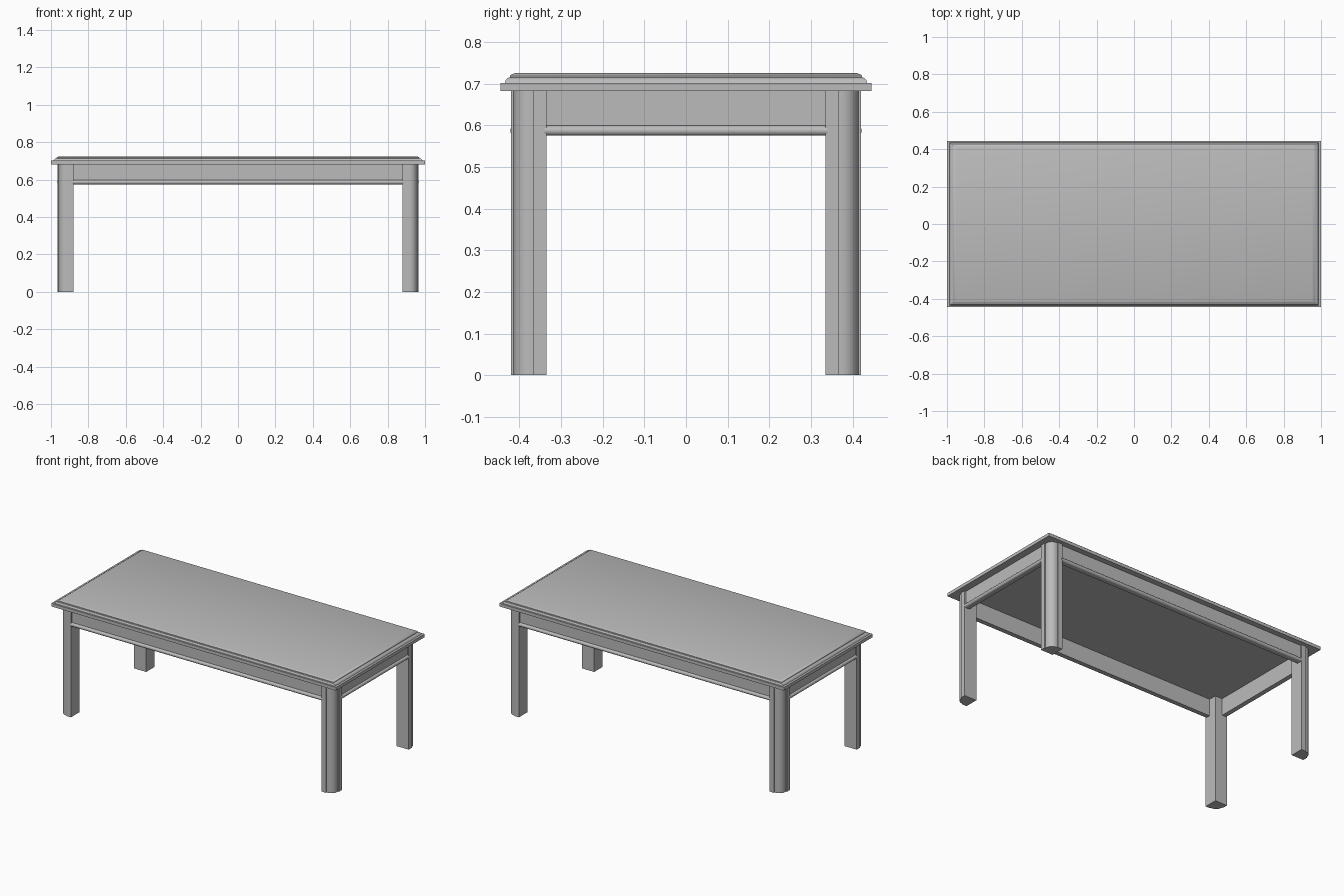
import bpy
import bmesh
from math import cos, sin, pi
from mathutils import Vector

if "Cube" in bpy.data.objects:
    bpy.data.objects.remove(bpy.data.objects["Cube"])

grey = bpy.data.materials.new("plain_grey")
grey.use_nodes = True
COLOUR = (0.5, 0.5, 0.5, 1)
grey.diffuse_color = COLOUR
grey.node_tree.nodes["Principled BSDF"].inputs["Base Color"].default_value = COLOUR

TOP_X, TOP_Y = 1.0, 0.445
LEG_X, LEG_Y, LEG = 0.965, 0.42, 0.085
UNDER = 0.682


def loft(name, rings):
    """Skin matching rings of points and cap both ends."""
    bm = bmesh.new()
    loops = [[bm.verts.new(p) for p in ring] for ring in rings]
    n = len(loops[0])
    for low, high in zip(loops, loops[1:]):
        for i in range(n):
            j = (i + 1) % n
            bm.faces.new((low[i], low[j], high[j], high[i]))
    bm.faces.new(loops[0][::-1])
    bm.faces.new(loops[-1])
    bmesh.ops.recalc_face_normals(bm, faces=bm.faces)
    mesh = bpy.data.meshes.new(name)
    bm.to_mesh(mesh)
    bm.free()
    obj = bpy.data.objects.new(name, mesh)
    bpy.context.collection.objects.link(obj)
    mesh.materials.append(grey)
    bpy.ops.object.select_all(action='DESELECT')
    obj.select_set(True)
    bpy.context.view_layer.objects.active = obj
    bpy.ops.object.shade_smooth_by_angle(angle=pi / 6)
    return obj


# Table top: stepped and rounded edge moulding, as (inset, height)
edge = [(0, UNDER), (0, 0.702), (0.010, 0.702), (0.012, 0.708), (0.016, 0.713),
        (0.022, 0.715), (0.022, 0.718), (0.026, 0.722), (0.034, 0.725)]
rings = []
for inset, z in edge:
    x, y = TOP_X - inset * 1.4, TOP_Y - inset
    rings.append([(-x, -y, z), (x, -y, z), (x, y, z), (-x, y, z)])
loft("table_top", rings)

# Legs: square inner corner, narrow grooves and a rounded outer corner
flat, step = 0.032, 0.006
radius = LEG - flat - step
section = [(0, 0), (LEG, 0), (LEG, flat), (LEG - step, flat)]
for i in range(9):
    a = i * pi / 16
    section.append((flat + step + (radius - step) * cos(a),
                    flat + step + (radius - step) * sin(a)))
section += [(flat, LEG - step), (flat, LEG), (0, LEG)]
for sx, side in ((-1, "right"), (1, "left")):
    for sy, end in ((-1, "front"), (1, "back")):
        loft(f"{end}_{side}_leg",
             [[(sx * (LEG_X - LEG + u), sy * (LEG_Y - LEG + v), z) for u, v in section]
              for z in (0, UNDER)])

# Aprons: flat board with a rounded bead along the lower edge, as (outward, height)
board = [(-0.035, UNDER), (-0.035, 0.575)]
for i in range(9):
    a = -pi / 2 + i * pi / 8
    board.append((-0.010 + 0.012 * cos(a), 0.587 + 0.012 * sin(a)))
board += [(-0.010, UNDER)]


def apron(name, out, along, distance, half):
    out, along = Vector(out), Vector(along)
    loft(name, [[out * (distance + d) + along * t + Vector((0, 0, z)) for d, z in board]
                for t in (-half, half)])


for s, end, side in ((-1, "front", "right"), (1, "back", "left")):
    apron(f"{end}_apron", (0, s, 0), (1, 0, 0), LEG_Y, LEG_X - LEG + 0.005)
    apron(f"{side}_apron", (s, 0, 0), (0, 1, 0), LEG_X, LEG_Y - LEG + 0.005)
